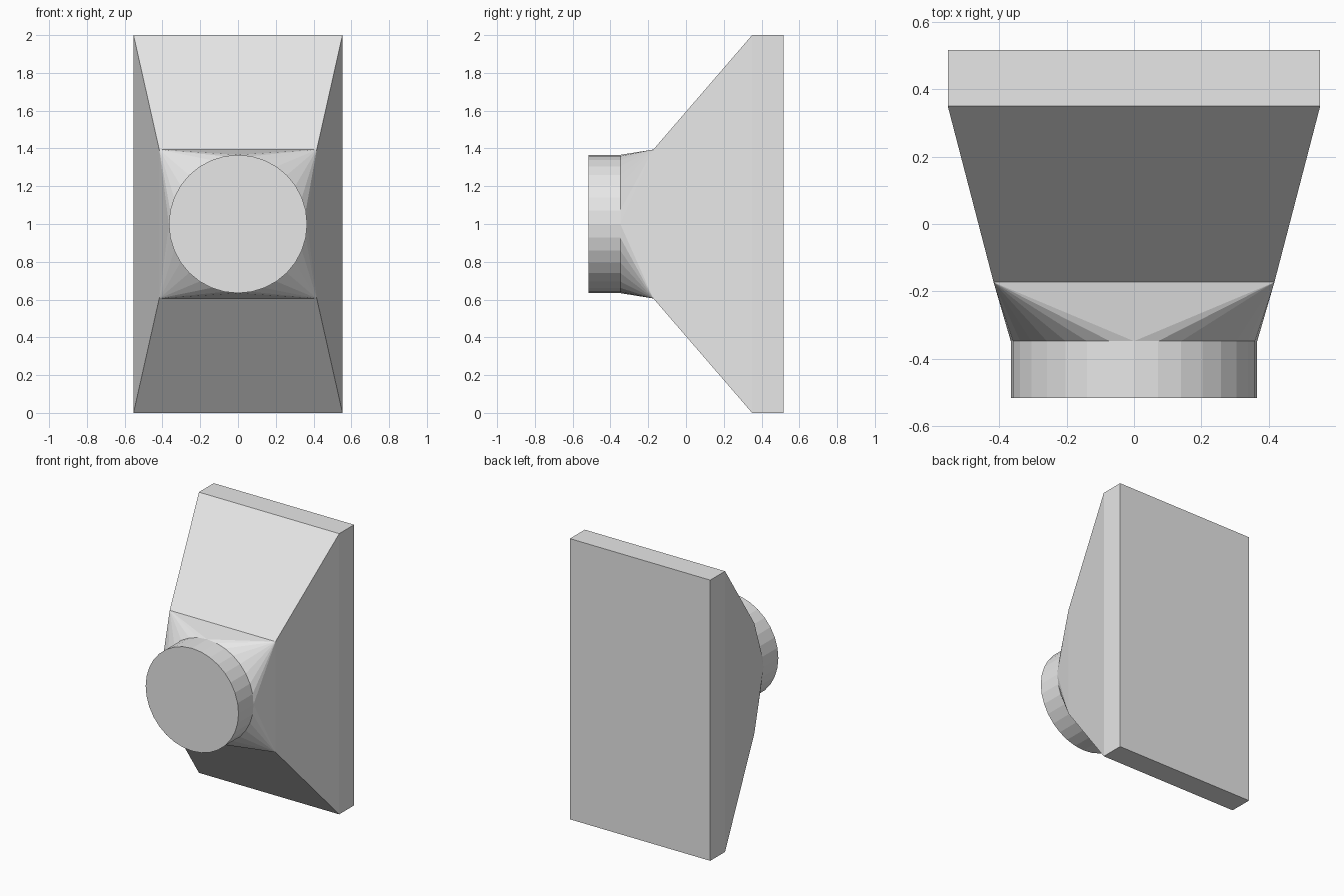
import bpy, bmesh
from math import sin, cos, pi
from mathutils import Vector

cube = bpy.data.objects.get("Cube")
if cube:
    bpy.data.objects.remove(cube, do_unlink=True)

grey = bpy.data.materials.new("light grey")
grey.use_nodes = True
grey.diffuse_color = (0.8, 0.8, 0.8, 1)
grey.node_tree.nodes["Principled BSDF"].inputs["Base Color"].default_value = (0.8, 0.8, 0.8, 1)

CENTRE = Vector((0, 0.2, 1))
SIDES = 32
RADIUS = 0.366
Y_FRONT, Y_COLLAR, Y_NECK, Y_RIM, Y_BACK = -0.517, -0.348, -0.173, 0.35, 0.517


def rectangle(half_w, half_h, y):
    return [(sx * half_w, y, 1 + sz * half_h)
            for sx, sz in ((1, 1), (-1, 1), (-1, -1), (1, -1))]


def circle(y):
    return [(RADIUS * cos(2 * pi * i / SIDES), y, 1 + RADIUS * sin(2 * pi * i / SIDES))
            for i in range(SIDES)]


def finish(name, bm):
    """Turn every face outwards and make the object."""
    for face in bm.faces:
        face.normal_update()
        if face.normal.dot(face.calc_center_median() - CENTRE) < 0:
            face.normal_flip()
    mesh = bpy.data.meshes.new(name)
    bm.to_mesh(mesh)
    bm.free()
    mesh.materials.append(grey)
    bpy.context.collection.objects.link(bpy.data.objects.new(name, mesh))


def sleeve(name, front, back, cap_front=False, cap_back=False):
    """Join two matching outlines, with optional end caps."""
    bm = bmesh.new()
    a = [bm.verts.new(p) for p in front]
    b = [bm.verts.new(p) for p in back]
    for i in range(len(a)):
        j = (i + 1) % len(a)
        bm.faces.new((a[i], a[j], b[j], b[i]))
    if cap_front:
        bm.faces.new(a)
    if cap_back:
        bm.faces.new(b)
    finish(name, bm)


neck = rectangle(0.417, 0.394, Y_NECK)
rim = rectangle(0.553, 1, Y_RIM)

# Rectangular back plate, tapered hood and round collar
sleeve("back_plate", rim, rectangle(0.553, 1, Y_BACK), cap_back=True)
sleeve("tapered_hood", neck, rim)
sleeve("round_collar", circle(Y_FRONT), circle(Y_COLLAR), cap_front=True)

# Square-to-round transition: a fan at each corner, a flat triangle on each side
bm = bmesh.new()
ring = [bm.verts.new(p) for p in circle(Y_COLLAR)]
corners = [bm.verts.new(p) for p in neck]
quarter = SIDES // 4
for q in range(4):
    for i in range(q * quarter, (q + 1) * quarter):
        bm.faces.new((ring[i], ring[(i + 1) % SIDES], corners[q]))
    bm.faces.new((corners[q - 1], corners[q], ring[q * quarter]))
finish("square_to_round_transition", bm)
